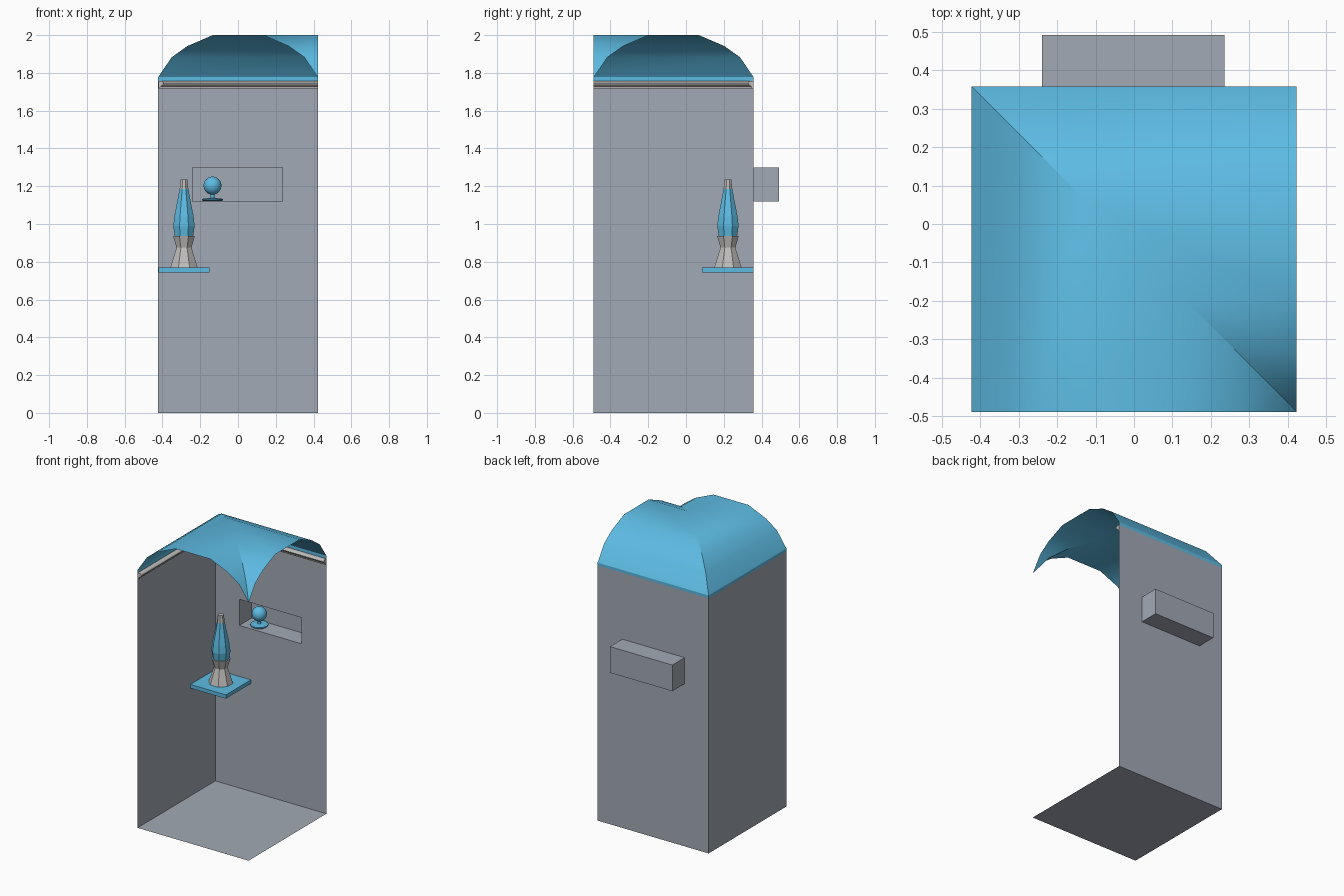
import bpy, bmesh, math

if "Cube" in bpy.data.objects:
    bpy.data.objects.remove(bpy.data.objects["Cube"])

# Room limits
XL, XR, YF, YB = -0.423, 0.423, -0.489, 0.358
WALL_TOP = 1.757
SPAN = XR - XL


def material(name, rgb):
    m = bpy.data.materials.new(name)
    m.diffuse_color = (*rgb, 1)
    m.use_nodes = True
    m.node_tree.nodes["Principled BSDF"].inputs["Base Color"].default_value = m.diffuse_color
    return m


GREY = material("wall_grey", (0.36, 0.40, 0.46))
METAL = material("pale_metal", (0.52, 0.51, 0.50))
BLUE = material("sky_blue", (0.11, 0.50, 0.77))


def make(name, verts, faces, mat, smooth=None, closed=False):
    me = bpy.data.meshes.new(name)
    me.from_pydata(verts, [], faces)
    bm = bmesh.new()
    bm.from_mesh(me)
    bmesh.ops.remove_doubles(bm, verts=bm.verts, dist=1e-5)
    if closed:
        bmesh.ops.recalc_face_normals(bm, faces=bm.faces)
    bm.to_mesh(me)
    bm.free()
    me.materials.append(mat)
    if smooth:
        me.shade_smooth()
        me.set_sharp_from_angle(angle=math.radians(smooth))
    ob = bpy.data.objects.new(name, me)
    bpy.context.collection.objects.link(ob)
    return ob


def corner_sweep(name, profile, mat, smooth, caps=False):
    """Sweep (offset from wall, z) points along left and back walls, mitred."""
    verts, faces = [], []
    for d, z in profile:
        verts += [(XL + d, YF, z), (XL + d, YB - d, z), (XR, YB - d, z)]
    n = len(profile)
    for i in range(n - 1):
        a, b = 3 * i, 3 * i + 3
        for k in range(2):
            faces.append((a + k, a + k + 1, b + k + 1, b + k))
    if caps:
        faces.append(tuple(3 * i for i in range(n)))
        faces.append(tuple(3 * i + 2 for i in reversed(range(n))))
    return make(name, verts, faces, mat, smooth)


def lathe(name, profile, centre, sides, mat, smooth=None):
    """Revolve (radius, z) points about a vertical axis, with end caps."""
    verts, faces = [], []
    for r, z in profile:
        for k in range(sides):
            a = 2 * math.pi * (k + 0.5) / sides
            verts.append((centre[0] + r * math.cos(a), centre[1] + r * math.sin(a), z))
    for i in range(len(profile) - 1):
        for k in range(sides):
            j = (k + 1) % sides
            faces.append((i * sides + k, i * sides + j, (i + 1) * sides + j, (i + 1) * sides + k))
    faces.append(tuple(reversed(range(sides))))
    top = (len(profile) - 1) * sides
    faces.append(tuple(range(top, top + sides)))
    return make(name, verts, faces, mat, smooth, closed=True)


# Floor and left wall
make("floor", [(XL, YF, 0), (XR, YF, 0), (XR, YB, 0), (XL, YB, 0)], [(0, 1, 2, 3)], GREY)
make("left_wall", [(XL, YF, 0), (XL, YB, 0), (XL, YB, WALL_TOP), (XL, YF, WALL_TOP)],
     [(0, 1, 2, 3)], GREY)

# Back wall: 3 x 3 grid whose middle cell is pushed back into a niche
xs = [XL, -0.24, 0.235, XR]
zs = [0, 1.12, 1.30, WALL_TOP]
NB = 0.492
verts = [(x, YB, z) for z in zs for x in xs]
faces = [(4 * r + c, 4 * r + c + 1, 4 * r + c + 5, 4 * r + c + 4)
         for r in range(3) for c in range(3) if (r, c) != (1, 1)]
rim = [5, 6, 10, 9]
verts += [(verts[i][0], NB, verts[i][2]) for i in rim]
for k in range(4):
    j = (k + 1) % 4
    faces.append((rim[k], rim[j], 16 + j, 16 + k))
faces.append((16, 17, 18, 19))
make("back_wall_with_niche", verts, faces, GREY)

# Vaulted ceiling: one arch turned around the room corner
rise = [(0, 1.777), (0.072, 1.883), (0.155, 1.942), (0.29, 2.0)]
arch = [(0, WALL_TOP)] + rise + [(SPAN - d, z) for d, z in reversed(rise)]
corner_sweep("vaulted_ceiling", arch, BLUE, 30)

# Crown moulding under the ceiling
trim = [(0.001, 1.718), (0.010, 1.718), (0.012, 1.728), (0.020, 1.732), (0.027, 1.738),
        (0.030, 1.746), (0.027, 1.753), (0.020, 1.757), (0.001, 1.757)]
corner_sweep("crown_moulding", trim, METAL, 40, caps=True)

# Corner shelf
x0, x1, y0, y1, z0, z1 = XL + 0.001, -0.152, 0.085, YB - 0.001, 0.743, 0.769
make("corner_shelf",
     [(x, y, z) for z in (z0, z1) for x, y in ((x0, y0), (x1, y0), (x1, y1), (x0, y1))],
     [(3, 2, 1, 0), (4, 5, 6, 7), (0, 1, 5, 4), (1, 2, 6, 5), (2, 3, 7, 6), (3, 0, 4, 7)],
     BLUE, closed=True)

# Tapered lamp on the shelf
LAMP = (-0.286, 0.222)
lathe("lamp_base", [(0.078, 0.769), (0.043, 0.875), (0.062, 0.937)], LAMP, 8, METAL)
lathe("lamp_glass", [(0.053, 0.937), (0.061, 0.99), (0.055, 1.04), (0.025, 1.185)],
      LAMP, 8, BLUE)
lathe("lamp_cap", [(0.025, 1.185), (0.019, 1.235)], LAMP, 8, METAL)

# Ball ornament in the niche: foot, stem and ball
ORN = (-0.135, 0.425)
lathe("ornament_foot", [(0.050, 1.121), (0.057, 1.127), (0.057, 1.133), (0.012, 1.138)],
      ORN, 16, BLUE, 30)
lathe("ornament_stem", [(0.011, 1.136), (0.011, 1.165)], ORN, 12, BLUE, 40)
R, CZ = 0.048, 1.203
ball = [(R * math.sin(math.pi * t / 12), CZ - R * math.cos(math.pi * t / 12)) for t in range(1, 12)]
ball = [(0.001, CZ - R)] + ball + [(0.001, CZ + R)]
lathe("ornament_ball", ball, ORN, 20, BLUE, 40)
